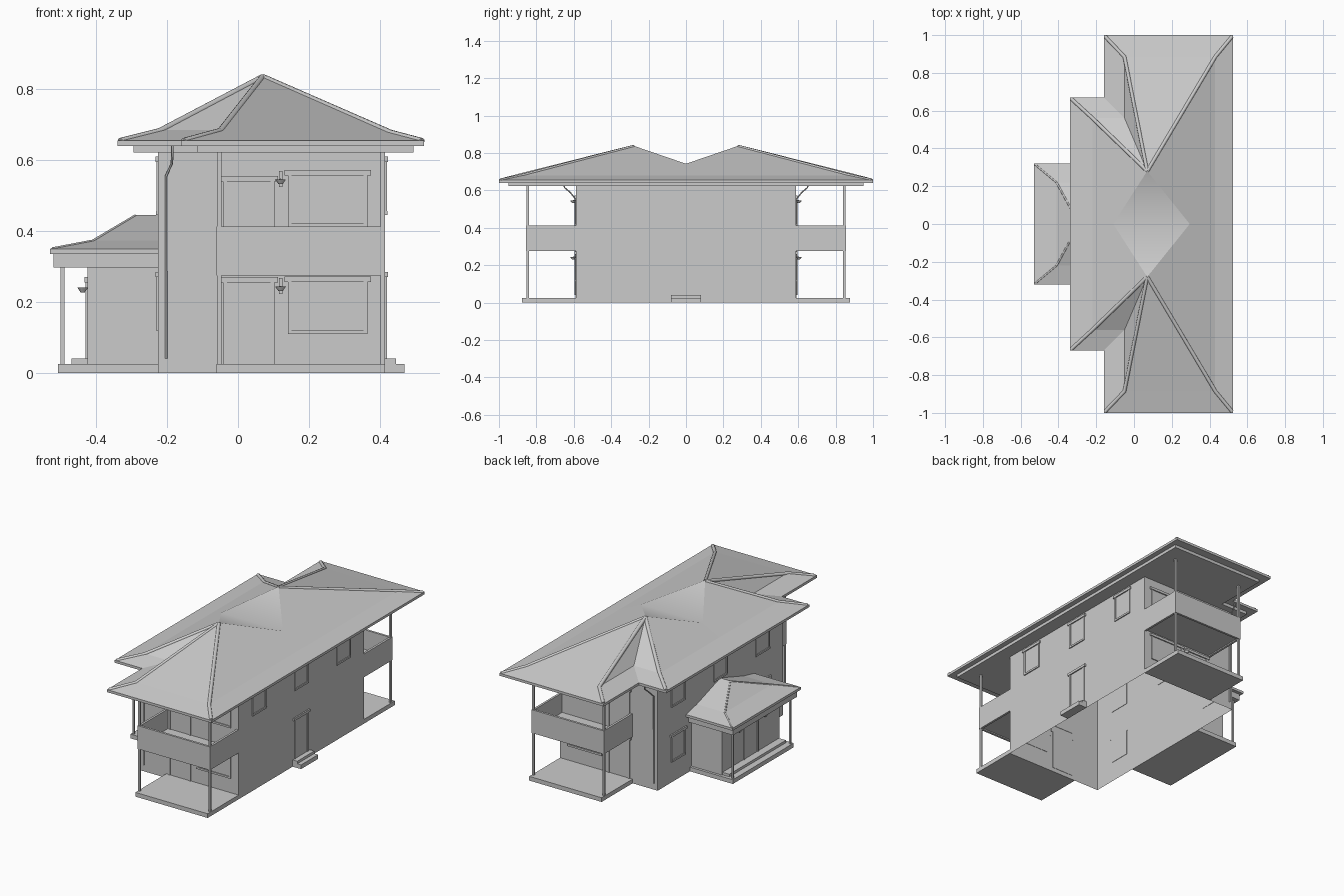
import bpy, bmesh, math

if "Cube" in bpy.data.objects:
    bpy.data.objects.remove(bpy.data.objects["Cube"])

grey = bpy.data.materials.new("plain_grey")
grey.diffuse_color = (0.6, 0.6, 0.6, 1)
grey.use_nodes = True
grey.node_tree.nodes["Principled BSDF"].inputs["Base Color"].default_value = grey.diffuse_color


def mesh_obj(name, verts, faces):
    me = bpy.data.meshes.new(name)
    me.from_pydata(verts, [], faces)
    bm = bmesh.new()
    bm.from_mesh(me)
    bmesh.ops.remove_doubles(bm, verts=bm.verts, dist=1e-5)
    bmesh.ops.recalc_face_normals(bm, faces=bm.faces)
    bm.to_mesh(me)
    bm.free()
    me.materials.append(grey)
    ob = bpy.data.objects.new(name, me)
    bpy.context.collection.objects.link(ob)
    return ob


def prism(name, outline, z0, z1, caps=True):
    n = len(outline)
    v = [(x, y, z) for z in (z0, z1) for x, y in outline]
    f = [(i, (i + 1) % n, n + (i + 1) % n, n + i) for i in range(n)]
    if caps:
        f += [tuple(range(n))[::-1], tuple(range(n, 2 * n))]
    return mesh_obj(name, v, f)


def box(name, x0, x1, y0, y1, z0, z1, caps=True):
    return prism(name, [(x0, y0), (x1, y0), (x1, y1), (x0, y1)], z0, z1, caps)


def tube(name, pts, r, res=2):
    cu = bpy.data.curves.new(name, 'CURVE')
    cu.dimensions = '3D'
    cu.bevel_depth, cu.bevel_resolution, cu.use_fill_caps = r, res, True
    sp = cu.splines.new('POLY')
    sp.points.add(len(pts) - 1)
    for p, c in zip(sp.points, pts):
        p.co = (*c, 1)
    cu.materials.append(grey)
    ob = bpy.data.objects.new(name, cu)
    bpy.context.collection.objects.link(ob)
    return ob


def wall_box(name, axis, wall, s, a0, a1, z0, z1, depth):
    """Thin box standing out of a wall on the given axis and side."""
    d0, d1 = sorted((wall * s - 0.002 * s, (wall + depth) * s))
    if axis == 'x':
        box(name, d0, d1, a0, a1, z0, z1)
    else:
        box(name, a0, a1, d0, d1, z0, z1)


def opening(name, axis, wall, s, c, w, z0, z1, door=False):
    """Window or door: pane, frame bars and a head moulding."""
    a0, a1, t = c - w / 2, c + w / 2, 0.011
    wall_box(name + "_pane", axis, wall, s, a0, a1, z0, z1, 0.001)
    wall_box(name + "_jamb", axis, wall, s, a0, a0 + t, z0, z1, 0.005)
    wall_box(name + "_jamb", axis, wall, s, a1 - t, a1, z0, z1, 0.005)
    wall_box(name + "_head", axis, wall, s, a0 - .01, a1 + .01, z1 - .015, z1, 0.008)
    if not door:
        wall_box(name + "_sill", axis, wall, s, a0, a1, z0, z0 + t, 0.006)


def full_outline(half):
    return half + [(x, -y) for x, y in reversed(half)]


def roof(name, half_pts, half_faces, smooth_x=None):
    """Both mirrored halves in one mesh; the valley between them may be smooth."""
    n = len(half_pts)
    v = half_pts + [(x, -y, z) for x, y, z in half_pts]
    f = half_faces + [tuple(i + n for i in reversed(q)) for q in half_faces]
    ob = mesh_obj(name, v, f)
    for p in ob.data.polygons:
        p.use_smooth = smooth_x is not None and p.center.z > .77 and abs(p.center.y) < .12
    return ob


# main walls, an open shell underneath
W = .587
box("main_walls", -.225, .415, -W, W, 0, .63, caps=False)

# main roof: eave slab, soffit beam, kinked hipped slopes
eave = [(.525, 1), (-.16, 1), (-.16, .67), (-.34, .67)]
prism("roof_eave", full_outline(eave), .64, .655)
prism("roof_beam", full_outline([(.495, .95), (-.115, .95), (-.115, .63), (-.295, .63)]), .622, .641)
pts = [(x, y, .655) for x, y in eave]
pts += [(.43, .885, .68), (-.05, .885, .685), (-.05, .56, .685), (-.22, .56, .685)]
pts += [(.07, .28, .838), (.295, 0, .742), (-.11, 0, .742),
        (.525, 0, .655), (.43, 0, .68), (-.34, 0, .655), (-.22, 0, .685)]
faces = [(0, 1, 5, 4), (1, 2, 6, 5), (2, 3, 7, 6), (3, 13, 14, 7), (0, 4, 12, 11),
         (4, 5, 8), (5, 6, 8), (6, 7, 8), (7, 14, 10, 8), (4, 8, 9, 12), (8, 10, 9)]
roof("roof_slopes", pts, faces, True)

# porch roof
pp = [(-.53, .32, .35), (-.225, .32, .35), (-.41, .22, .373), (-.225, .22, .373),
      (-.29, 0, .445), (-.225, 0, .445), (-.53, 0, .35), (-.41, 0, .373)]
pf = [(0, 1, 3, 2), (2, 3, 5, 4), (0, 2, 7, 6), (2, 4, 7)]
prism("porch_eave", full_outline([(-.225, .32), (-.53, .32)]), .335, .35)
prism("porch_beam", full_outline([(-.225, .3), (-.52, .3)]), .298, .336)
roof("porch_roof_slopes", pp, pf)

# entrance vestibule, slab and step
box("vestibule", -.425, -.225, -.27, .27, .02, .3, caps=False)
box("porch_slab", -.507, -.225, -.285, .285, 0, .025)
box("porch_step", -.47, -.225, -.265, .265, .025, .04)
opening("entrance_door", 'x', .425, -1, 0, .14, .04, .27, True)

# back door with steps
box("back_step_low", .415, .47, -.08, .08, 0, .025)
box("back_step_high", .415, .445, -.08, .08, .025, .04)
opening("back_door", 'x', .415, 1, 0, .13, .04, .285, True)

# long side windows
for y in (-.395, 0, .395):
    opening("upper_window_right", 'x', .415, 1, y, .13, .445, .61)
    opening("upper_window_left", 'x', .225, -1, y, .13, .445, .61)
    if y:
        opening("lower_window_left", 'x', .225, -1, y, .13, .12, .285)


def lamp_bowl(name, x, y, z):
    bm = bmesh.new()
    bmesh.ops.create_cone(bm, cap_ends=True, segments=12, radius1=.006, radius2=.015, depth=.013)
    me = bpy.data.meshes.new(name)
    bm.to_mesh(me)
    bm.free()
    me.materials.append(grey)
    ob = bpy.data.objects.new(name, me)
    ob.location = (x, y, z)
    bpy.context.collection.objects.link(ob)


# everything mirrored front to back
for s in (-1, 1):
    def m(p, drop=0):
        return (p[0], p[1] * s, p[2] - drop)

    def inset(a, b, t):
        return tuple(u + (v - u) * t for u, v in zip(a, b))

    # hip caps, sunk into the slopes
    for e in (0, 1, 3):
        tube("hip_cap", [m(inset(pts[e], pts[e + 4], .07), .004), m(pts[e + 4], .004), m(pts[8], .005)], .01, 3)
    tube("porch_hip_cap", [m(inset(pp[0], pp[2], .06), .002), m(pp[2], .002), m(pp[4], .003)], .005)

    def ybox(name, x0, x1, y0, y1, z0, z1):
        a, b = sorted((y0 * s, y1 * s))
        box(name, x0, x1, a, b, z0, z1)

    # end terrace slab, balcony floor and parapets
    ybox("terrace_slab", -.06, .415, W, .877, 0, .025)
    ybox("balcony_floor", -.05, .405, W, .85, .282, .297)
    ybox("balcony_front", -.06, .415, .843, .856, .275, .413)
    ybox("balcony_side", -.06, -.047, W, .845, .275, .413)
    ybox("balcony_side", .402, .415, W, .845, .275, .413)
    # posts
    for x in (-.053, .408):
        ybox("balcony_post", x - .006, x + .006, .84, .852, .02, .63)
    ybox("porch_post", -.5, -.49, .265, .275, .02, .3)

    # end wall doors, windows and lamps on both floors
    for z, top in ((.025, .27), (.297, .555)):
        opening("terrace_door", 'y', W, s, .03, .145, z, top, True)
    opening("terrace_window", 'y', W, s, .253, .225, .11, .272)
    opening("balcony_window", 'y', W, s, .253, .225, .41, .572)
    for z in (.243, .545):
        ybox("lamp_plate", .115, .125, W - .002, W + .005, z - .02, z + .025)
        tube("lamp_arm", [(.12, W * s, z), (.12, (W + .017) * s, z)], .003)
        lamp_bowl("lamp_bowl", .12, (W + .017) * s, z - .006)
    lamp_bowl("porch_lamp_bowl", -.438, .12 * s, .234)

    # drainpipe
    tube("drainpipe", [m(p) for p in ((-.185, .655, .645), (-.185, .65, .615), (-.187, .62, .59),
                                      (-.203, .592, .555), (-.203, .592, .04))], .0035)
